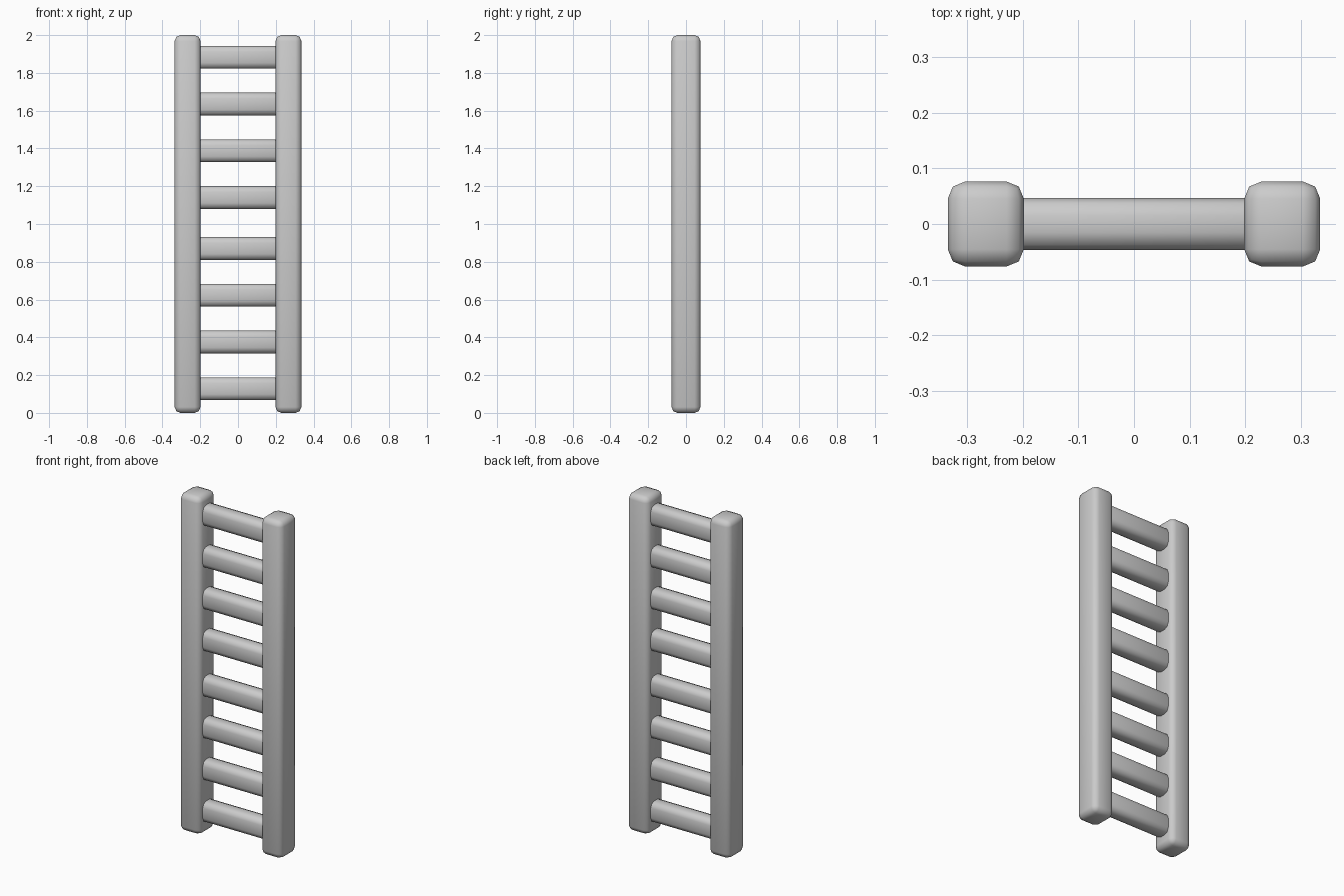
import bpy

cube = bpy.data.objects.get("Cube")
if cube:
    bpy.data.objects.remove(cube, do_unlink=True)

grey = bpy.data.materials.new("plain_grey")
grey.use_nodes = True
GREY = (0.6, 0.6, 0.6, 1)
grey.diffuse_color = GREY
grey.node_tree.nodes["Principled BSDF"].inputs["Base Color"].default_value = GREY


def rounded_bar(name, location, size, radius):
    """Box with softly rounded edges and smooth shading."""
    bpy.ops.mesh.primitive_cube_add(size=1, location=location)
    bar = bpy.context.object
    bar.name = name
    bar.scale = size
    bpy.ops.object.transform_apply(location=False, rotation=False, scale=True)
    bar.data.materials.append(grey)
    bevel = bar.modifiers.new("rounded_edges", "BEVEL")
    bevel.width = radius
    bevel.segments = 2
    bevel.limit_method = "NONE"
    bpy.ops.object.shade_smooth()
    return bar


# Upright rails
for side, sign in (("left", 1), ("right", -1)):
    rounded_bar(side + "_rail", (sign * 0.267, 0, 1), (0.137, 0.153, 2), 0.031)

# Rungs, in two evenly spaced groups of four
SPACING = 0.2475
for group, start in enumerate((0.128, 1.14)):
    for i in range(4):
        rounded_bar(f"rung_{group * 4 + i + 1}", (0, 0, start + i * SPACING),
                    (0.5, 0.093, 0.121), 0.031)
